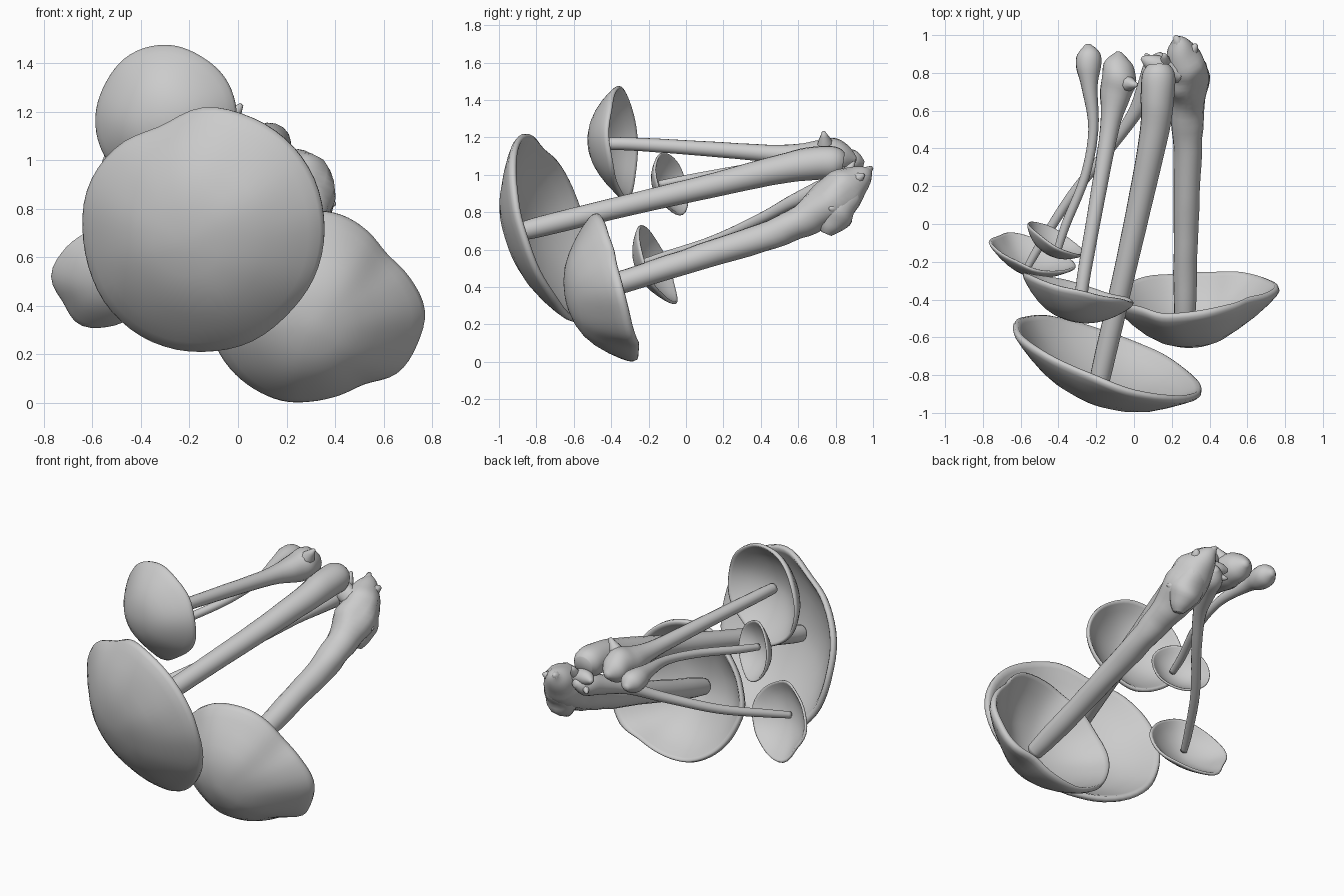
import bpy, bmesh, math
from mathutils import Vector, noise


def finish(name, bm):
    bmesh.ops.recalc_face_normals(bm, faces=bm.faces)
    me = bpy.data.meshes.new(name)
    bm.to_mesh(me)
    bm.free()
    ob = bpy.data.objects.new(name, me)
    bpy.context.collection.objects.link(ob)
    me.shade_smooth()
    return ob


def skin(bm, rings, start, end):
    """Bridge rings of vertices and close both ends with a pole."""
    n = len(rings[0])
    for r0, r1 in zip(rings, rings[1:]):
        for i in range(n):
            bm.faces.new((r0[i], r0[(i + 1) % n], r1[(i + 1) % n], r1[i]))
    for ring, pole in ((rings[0], start), (rings[-1], end)):
        p = bm.verts.new(pole)
        for i in range(n):
            bm.faces.new((p, ring[i], ring[(i + 1) % n]))


def spline(p0, p1, p2, p3, t):
    return 0.5 * (2 * p1 + (p2 - p0) * t + (2 * p0 - 5 * p1 + 4 * p2 - p3) * t * t
                  + (3 * p1 - p0 - 3 * p2 + p3) * t ** 3)


def tube(name, pts, lumpy=0.04, sides=16, steps=5):
    """Smooth tube through (x, y, z, radius) points; thick parts get lumpier."""
    pts = [Vector(p) for p in pts]
    path = []
    for i in range(len(pts) - 1):
        q = [pts[max(i - 1, 0)], pts[i], pts[i + 1], pts[min(i + 2, len(pts) - 1)]]
        path += [spline(*q, k / steps) for k in range(steps)]
    path.append(pts[-1])
    widest = max(p.w for p in pts)
    bm = bmesh.new()
    rings = []
    for i, p in enumerate(path):
        d = (path[min(i + 1, len(path) - 1)] - path[max(i - 1, 0)]).xyz.normalized()
        u = d.cross(Vector((0.3, 0.1, 1))).normalized()
        v = d.cross(u)
        ring = []
        for k in range(sides):
            a = math.tau * k / sides
            off = u * math.cos(a) + v * math.sin(a)
            lump = lumpy * (p.w / widest) ** 2 * noise.noise((p.xyz + off * p.w) * 9)
            ring.append(bm.verts.new(p.xyz + off * max(p.w, 0.004) * (1 + lump)))
        rings.append(ring)
    skin(bm, rings, path[0].xyz, path[-1].xyz)
    return finish(name, bm)


# Cap section: (fraction of radius, fraction of depth), dome, rim, hollow underside
PROFILE = [(0.1, 0.99), (0.28, 0.94), (0.46, 0.82), (0.62, 0.65), (0.78, 0.42), (0.9, 0.21),
           (0.975, 0.06), (1, -0.03), (0.99, -0.11), (0.96, -0.13), (0.92, -0.06), (0.82, 0.15),
           (0.66, 0.4), (0.48, 0.6), (0.28, 0.75), (0.1, 0.82)]


def cap(name, centre, slope_x, slope_z, depth, outline, wave=0.012, sides=60):
    """Dish whose rim lies in a sloped plane; outline = front-view radii by angle."""
    c = Vector(centre)
    axis = Vector((slope_x, -1, slope_z)).normalized()
    m = len(outline)
    bm = bmesh.new()
    rings = []
    for f, h in PROFILE:
        ring = []
        for k in range(sides):
            t = k / sides * m
            i = int(t)
            r = spline(*[outline[(i + j) % m] for j in (-1, 0, 1, 2)], t - i)
            mean = sum(outline) / m
            r = f * (mean + (r - mean) * f ** 2)
            a = math.tau * k / sides
            x, z = r * math.cos(a), r * math.sin(a)
            p = c + Vector((x, slope_x * x + slope_z * z, z))
            w = wave * f * noise.noise(Vector((x, 0, z)) * 5 + c)
            ring.append(bm.verts.new(p + axis * (h * depth + w)))
        rings.append(ring)
    skin(bm, rings, c + axis * depth, c + axis * depth * 0.83)
    return finish(name, bm)


# Caps
cap("large_front_cap", (-0.145, -0.725, 0.715), -0.34, -0.28, 0.225,
    [0.5, 0.5, 0.5, 0.5, 0.5, 0.46, 0.49, 0.505, 0.5, 0.5, 0.51, 0.51, 0.505, 0.505, 0.495, 0.5])
cap("large_lower_cap", (0.3, -0.385, 0.38), 0.05, -0.28, 0.265,
    [0.47, 0.43, 0.39, 0.40, 0.41, 0.41, 0.41, 0.40, 0.40, 0.41, 0.43, 0.42, 0.41, 0.40,
     0.39, 0.375, 0.37, 0.38, 0.44, 0.46], wave=0.02, sides=80)
cap("upper_left_cap", (-0.295, -0.355, 1.175), -0.26, -0.05, 0.165,
    [0.29, 0.29, 0.29, 0.3, 0.3, 0.29, 0.295, 0.3, 0.3, 0.31, 0.28, 0.29])
cap("small_upper_cap", (-0.42, -0.082, 0.95), -0.54, -0.25, 0.085,
    [0.15, 0.155, 0.16, 0.17, 0.16, 0.15, 0.145, 0.15, 0.16, 0.17, 0.16, 0.155], sides=36)
cap("small_lower_cap", (-0.54, -0.165, 0.52), -0.3, -0.38, 0.1,
    [0.23, 0.21, 0.2, 0.21, 0.2, 0.21, 0.23, 0.21, 0.23, 0.21, 0.2, 0.22], sides=40)

# Stems, cap end first, with swollen feet
tube("large_front_stem", [(-0.19, -0.87, 0.7, 0.05), (-0.165, -0.75, 0.73, 0.056),
     (-0.06, -0.3, 0.84, 0.058), (0.04, 0.15, 0.945, 0.066), (0.11, 0.5, 1.03, 0.078),
     (0.125, 0.68, 1.06, 0.09), (0.13, 0.79, 1.065, 0.088), (0.13, 0.84, 1.06, 0.06)])
tube("large_lower_stem", [(0.27, -0.56, 0.36, 0.05), (0.27, -0.4, 0.41, 0.06),
     (0.275, 0, 0.535, 0.066), (0.285, 0.4, 0.665, 0.076), (0.28, 0.62, 0.755, 0.09),
     (0.275, 0.78, 0.86, 0.12), (0.26, 0.87, 0.94, 0.105), (0.24, 0.95, 1.0, 0.055),
     (0.22, 0.985, 1.03, 0.01)], lumpy=0.25)
tube("upper_left_stem", [(-0.285, -0.46, 1.165, 0.032), (-0.27, -0.3, 1.165, 0.035),
     (-0.2, 0.1, 1.14, 0.04), (-0.13, 0.5, 1.11, 0.05), (-0.1, 0.68, 1.1, 0.08),
     (-0.085, 0.77, 1.1, 0.095), (-0.085, 0.85, 1.09, 0.075), (-0.08, 0.91, 1.08, 0.015)],
     lumpy=0.15)
tube("small_upper_stem", [(-0.405, -0.14, 0.95, 0.02), (-0.36, 0, 0.975, 0.024),
     (-0.26, 0.25, 1.02, 0.025), (-0.215, 0.5, 1.06, 0.027), (-0.235, 0.72, 1.08, 0.042),
     (-0.24, 0.83, 1.075, 0.066), (-0.24, 0.9, 1.07, 0.06), (-0.245, 0.95, 1.06, 0.015)])
tube("small_lower_stem", [(-0.565, -0.23, 0.53, 0.02), (-0.49, -0.1, 0.57, 0.024),
     (-0.33, 0.15, 0.65, 0.027), (-0.13, 0.4, 0.765, 0.03), (0, 0.58, 0.86, 0.038),
     (0.08, 0.74, 0.92, 0.06), (0.12, 0.84, 0.95, 0.065), (0.15, 0.9, 0.97, 0.02)])

# Lumps and torn points around the shared base
tube("base_lump", [(0.3, 0.75, 0.685, 0.03), (0.3, 0.77, 0.73, 0.065), (0.29, 0.81, 0.81, 0.095),
     (0.28, 0.87, 0.92, 0.08), (0.28, 0.92, 1.01, 0.02)], lumpy=0.3)
tube("base_side_lump", [(0.24, 0.8, 0.95, 0.06), (0.15, 0.83, 0.98, 0.06),
     (0.08, 0.86, 1.0, 0.04), (0.04, 0.88, 1.0, 0.01)], lumpy=0.3)
for i, (a, b, r) in enumerate([
        ((-0.06, 0.75, 1.13), (0.015, 0.735, 1.23), 0.045),
        ((0.28, 0.88, 0.96), (0.33, 0.95, 1.0), 0.05),
        ((0.26, 0.9, 0.97), (0.22, 0.995, 1.04), 0.05),
        ((0.17, 0.84, 0.98), (0.16, 0.9, 1.07), 0.035),
        ((0.34, 0.8, 0.82), (0.4, 0.77, 0.82), 0.04),
        ((0.12, 0.84, 0.96), (0.06, 0.9, 0.93), 0.035)]):
    mid = (Vector(a) + Vector(b)) / 2
    tube(f"base_spike_{i + 1}", [(*a, r), (*mid, r * 0.75), (*b, r * 0.2)], lumpy=0.4, sides=8, steps=2)
